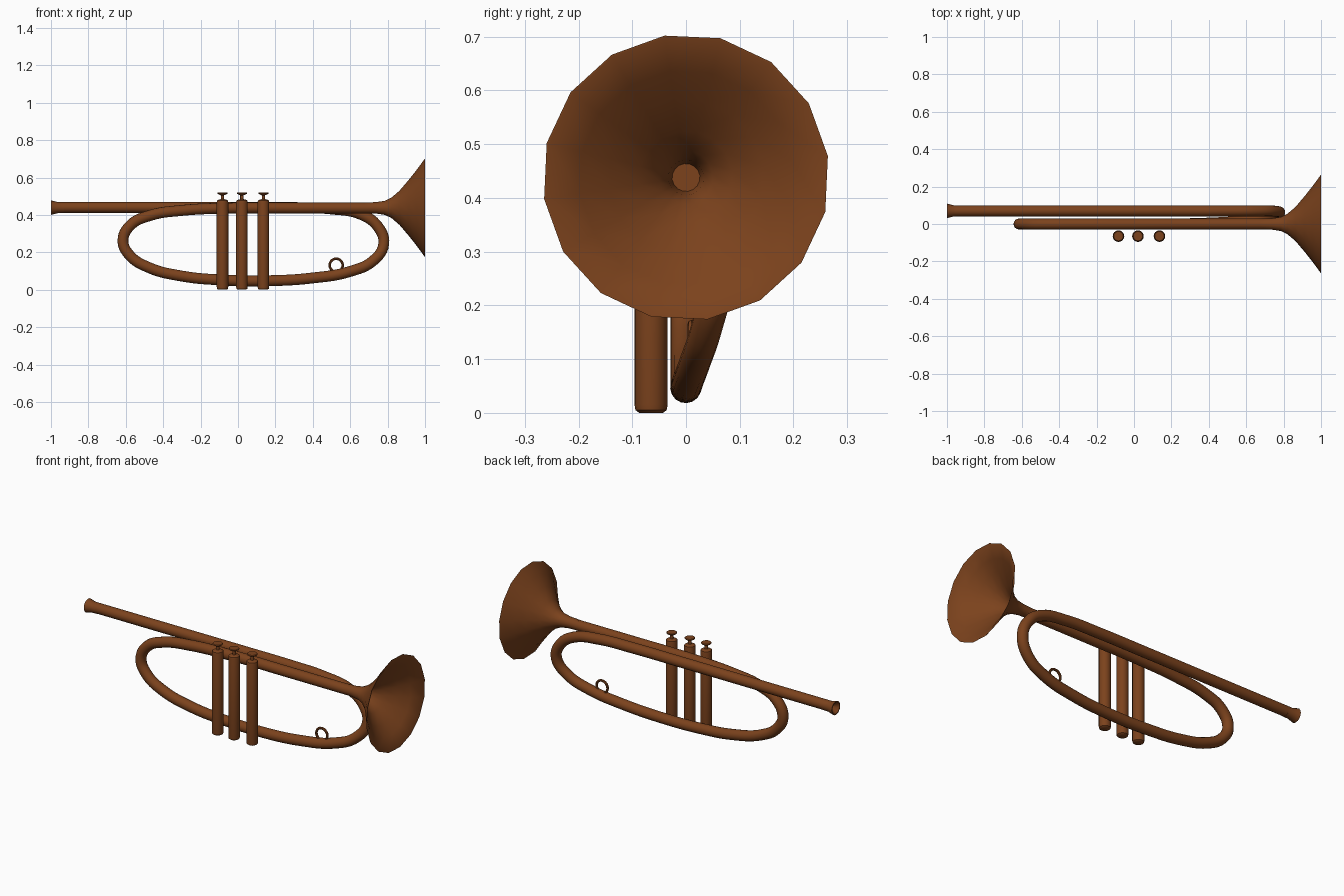
import bpy, bmesh, math
from mathutils import Matrix, Vector

if "Cube" in bpy.data.objects:
    bpy.data.objects.remove(bpy.data.objects["Cube"])

brass = bpy.data.materials.new("brown_brass")
brass.diffuse_color = (0.2, 0.055, 0.012, 1)
brass.use_nodes = True
brass.node_tree.nodes["Principled BSDF"].inputs["Base Color"].default_value = brass.diffuse_color


def lathe(name, profile, sides, loc, along_x=False, phase=0.0):
    """Spin (radius, height) pairs round z, or round x."""
    bm = bmesh.new()
    rings = []
    for r, h in profile:
        ring = []
        for i in range(sides):
            a = phase + 2 * math.pi * i / sides
            c, s = r * math.cos(a), r * math.sin(a)
            ring.append(bm.verts.new((h, c, s) if along_x else (c, s, h)))
        rings.append(ring)
    for a, b in zip(rings, rings[1:]):
        for i in range(sides):
            j = (i + 1) % sides
            bm.faces.new((a[i], a[j], b[j], b[i]))
    bm.faces.new(rings[0][::-1])
    bm.faces.new(rings[-1])
    bmesh.ops.recalc_face_normals(bm, faces=bm.faces)
    me = bpy.data.meshes.new(name)
    bm.to_mesh(me)
    bm.free()
    ob = bpy.data.objects.new(name, me)
    ob.location = loc
    finish(ob)
    return ob


def finish(ob):
    if ob.name not in bpy.context.collection.objects:
        bpy.context.collection.objects.link(ob)
    ob.data.materials.append(brass)
    bpy.ops.object.select_all(action='DESELECT')
    ob.select_set(True)
    bpy.context.view_layer.objects.active = ob
    if ob.type == 'MESH':
        bpy.ops.object.shade_smooth_by_angle(angle=math.radians(40))


# Main tube: lead pipe, right bend, bottom run, left bend, bell pipe
path = [(-0.96, .07, .44), (-0.5, .07, .44), (0, .07, .44), (.3, .07, .439),
        (.5, .07, .432), (.66, .07, .402), (.75, .069, .335), (.779, .06, .245),
        (.725, .038, .157), (.6, .018, .098), (.4, .005, .063), (.15, 0, .048),
        (-.1, 0, .053), (-.3, 0, .073), (-.48, 0, .12), (-.58, 0, .185),
        (-.615, 0, .262), (-.575, 0, .345), (-.47, 0, .397), (-.3, 0, .424),
        (-.05, 0, .436), (.3, 0, .437), (.72, 0, .437)]
cu = bpy.data.curves.new("main_tube", 'CURVE')
cu.dimensions = '3D'
cu.resolution_u = 6
cu.bevel_depth = 0.029
cu.bevel_resolution = 6
cu.use_fill_caps = True
sp = cu.splines.new('BEZIER')
sp.bezier_points.add(len(path) - 1)
for p, co in zip(sp.bezier_points, path):
    p.co = co
    p.handle_left_type = p.handle_right_type = 'AUTO'
tube = bpy.data.objects.new("main_tube", cu)
finish(tube)
bpy.ops.object.convert(target='MESH')
bpy.ops.object.shade_smooth_by_angle(angle=math.radians(40))

# Mouthpiece with a hollow cup
lathe("mouthpiece", [(.029, -.93), (.03, -.965), (.035, -.985), (.039, -1.0),
                     (.033, -1.0), (.022, -.985), (.01, -.97)],
      16, (0, .07, .439), along_x=True)

# Flared bell, outside then inside
flare = [(.028, .68), (.031, .74), (.038, .785), (.055, .82), (.092, .863),
         (.150, .912), (.205, .955), (.267, 1.0)]
inner = [(r - .005, x + .003) for r, x in flare[:0:-1] if x < 1.0]
lathe("bell", flare + [(.263, 1.0)] + inner, 16, (0, 0, .438),
      along_x=True, phase=math.radians(8.6))

# Valves: casing, stem and finger button
for n, x in enumerate((-.083, .021, .136)):
    lathe(f"valve_{n + 1}",
          [(.022, 0), (.029, .005), (.031, .016), (.031, .468), (.029, .477),
           (.020, .482), (.009, .484), (.009, .505), (.026, .513),
           (.028, .517), (.025, .52)], 16, (x, -.065, 0))

# Finger ring on the bottom run
bpy.ops.mesh.primitive_torus_add(major_segments=20, minor_segments=8,
                                 major_radius=.035, minor_radius=.007,
                                 location=(.525, .01, .131),
                                 rotation=(math.pi / 2, 0, 0))
ring = bpy.context.object
ring.name = "finger_ring"
finish(ring)
